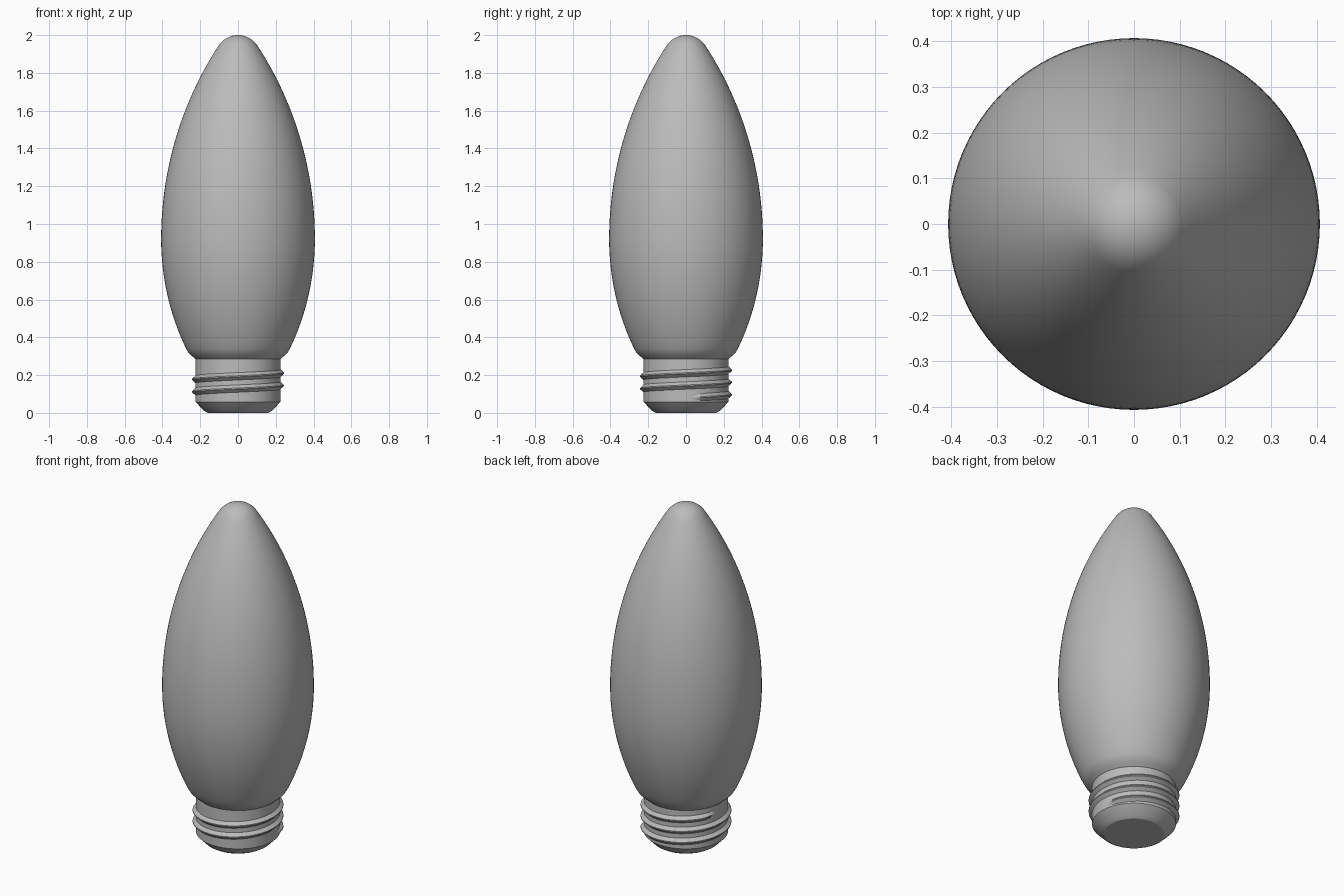
import bpy, bmesh, math

cube = bpy.data.objects.get("Cube")
if cube:
    bpy.data.objects.remove(cube, do_unlink=True)

SIDES = 96

grey = bpy.data.materials.new("neutral_grey")
grey.use_nodes = True
grey.diffuse_color = (0.5, 0.5, 0.5, 1)
grey.node_tree.nodes["Principled BSDF"].inputs["Base Color"].default_value = (0.5, 0.5, 0.5, 1)


def finish(name, bm, angle):
    """Turn a bmesh into a named, shaded object."""
    bmesh.ops.remove_doubles(bm, verts=bm.verts, dist=1e-5)
    bmesh.ops.recalc_face_normals(bm, faces=bm.faces)
    mesh = bpy.data.meshes.new(name)
    bm.to_mesh(mesh)
    bm.free()
    mesh.materials.append(grey)
    obj = bpy.data.objects.new(name, mesh)
    bpy.context.collection.objects.link(obj)
    bpy.ops.object.select_all(action='DESELECT')
    obj.select_set(True)
    bpy.context.view_layer.objects.active = obj
    bpy.ops.object.shade_smooth_by_angle(angle=math.radians(angle))
    return obj


def lathe(name, profile, angle=30):
    """Revolve (radius, height) points around the z axis."""
    bm = bmesh.new()
    verts = [bm.verts.new((r, 0, z)) for r, z in profile]
    edges = [bm.edges.new(pair) for pair in zip(verts, verts[1:])]
    bmesh.ops.spin(bm, geom=verts + edges, cent=(0, 0, 0), axis=(0, 0, 1),
                   angle=math.tau, steps=SIDES, use_merge=True)
    return finish(name, bm, angle)


def side_arc(radius, widest, z_start, z_end, steps):
    """Arc of the bulb wall, vertical at its widest height."""
    for i in range(steps + 1):
        z = z_start + (z_end - z_start) * i / steps
        yield 0.407 - radius + math.sqrt(radius ** 2 - (z - widest) ** 2), z


# Glass bulb: flared neck, two wall arcs and a round tip
WIDEST = 0.92
profile = [(0, 0.285), (0.225, 0.285), (0.245, 0.302), (0.263, 0.32)]
profile += list(side_arc(1.34, WIDEST, 0.34, WIDEST, 16))
profile += list(side_arc(1.88, WIDEST, WIDEST, 1.945, 28))[1:]
tip_r, tip_z = profile[-1]
lean = math.asin((tip_z - WIDEST) / 1.88)
ball = tip_r / math.cos(lean)
for i in range(1, 11):
    a = lean + (math.pi / 2 - lean) * i / 10
    profile.append((ball * math.cos(a), 2 - ball + ball * math.sin(a)))
lathe("bulb", profile, 40)

# Screw base: flat foot, bevel and straight collar
lathe("screw_base", [(0, 0), (0.16, 0), (0.18, 0.012), (0.225, 0.058),
                     (0.225, 0.29), (0, 0.29)])

# Screw thread: triangular ridge climbing around the collar, fading at both ends
TURNS, PITCH, START = 2.5, 0.065, 0.08
bm = bmesh.new()
rings = []
count = int(TURNS * SIDES)
for i in range(count + 1):
    a = math.tau * i / SIDES
    z = START + PITCH * i / SIDES
    fade = min(1, i / 8, (count - i) / 8)
    section = [(0.218, -0.026), (0.243, -0.003), (0.243, 0.003), (0.218, 0.026)]
    rings.append([bm.verts.new(((0.218 + (r - 0.218) * fade) * math.cos(a),
                                (0.218 + (r - 0.218) * fade) * math.sin(a),
                                z + h)) for r, h in section])
for low, high in zip(rings, rings[1:]):
    for k in range(4):
        n = (k + 1) % 4
        bm.faces.new((low[k], low[n], high[n], high[k]))
bm.faces.new(rings[0])
bm.faces.new(rings[-1])
finish("screw_thread", bm, 30)
